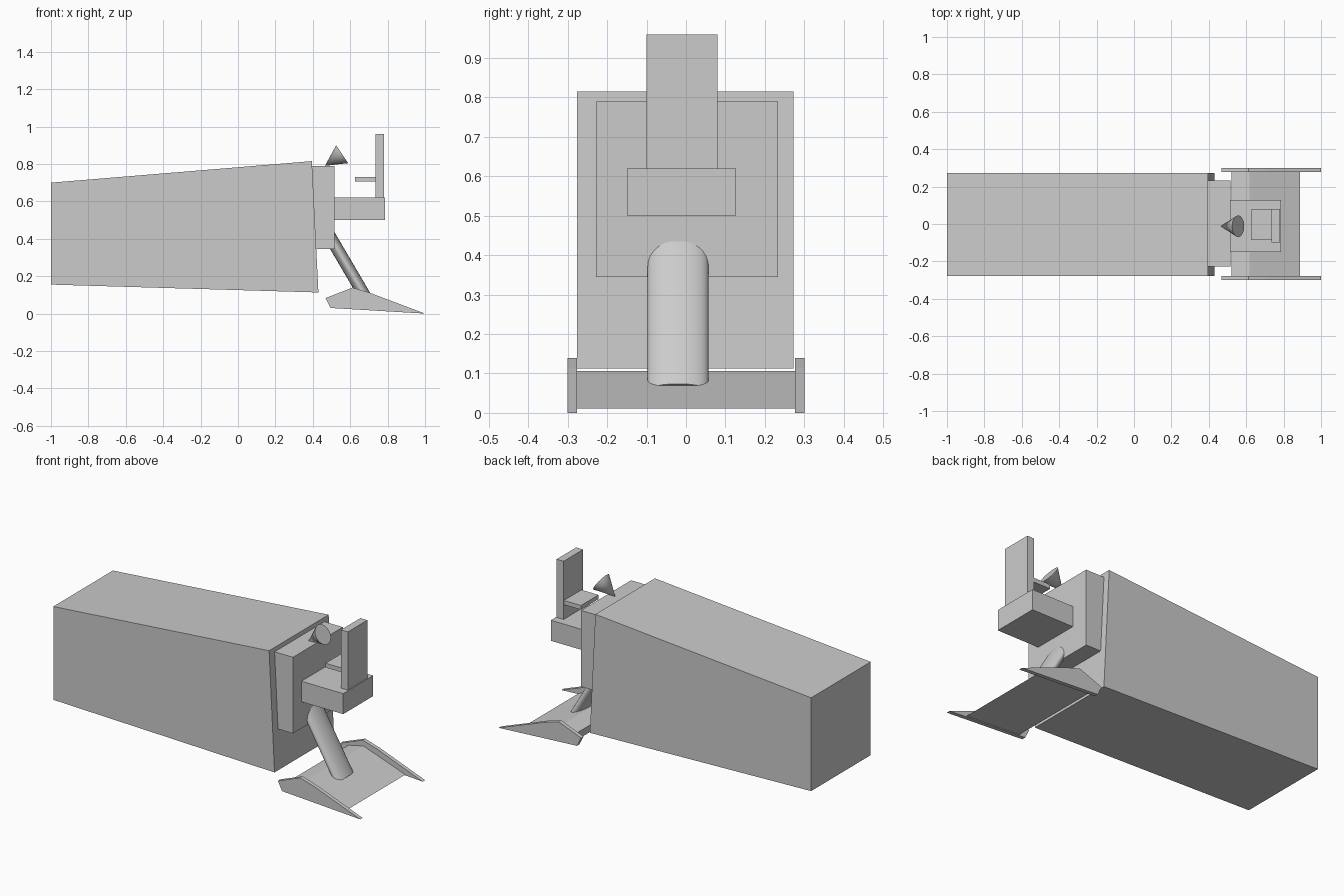
import bpy, bmesh, math
from mathutils import Vector, Matrix

if "Cube" in bpy.data.objects:
    bpy.data.objects.remove(bpy.data.objects["Cube"])


def finish(name, bm):
    bmesh.ops.recalc_face_normals(bm, faces=bm.faces)
    me = bpy.data.meshes.new(name)
    bm.to_mesh(me)
    bm.free()
    ob = bpy.data.objects.new(name, me)
    bpy.context.collection.objects.link(ob)
    return ob


def prism(name, profile, y0, y1):
    """Extrude an xz outline along y."""
    bm = bmesh.new()
    face = bm.faces.new([bm.verts.new((x, y0, z)) for x, z in profile])
    ext = bmesh.ops.extrude_face_region(bm, geom=[face])
    moved = [v for v in ext["geom"] if isinstance(v, bmesh.types.BMVert)]
    bmesh.ops.translate(bm, verts=moved, vec=(0, y1 - y0, 0))
    return finish(name, bm)


def box(name, x0, x1, y0, y1, z0, z1):
    return prism(name, [(x0, z0), (x1, z0), (x1, z1), (x0, z1)], y0, y1)


def cone_between(name, a, b, r1, r2, thin=1.0):
    """Round part from a to b in the xz plane; thin flattens it across y."""
    a, b = Vector(a), Vector(b)
    d = (b - a).normalized()
    side = Vector((0, 1, 0))
    rot = Matrix((side.cross(d), side, d)).transposed().to_4x4()
    bm = bmesh.new()
    bmesh.ops.create_cone(
        bm, cap_ends=True, segments=32, radius1=r1, radius2=r2, depth=(b - a).length,
        matrix=Matrix.Translation((a + b) / 2) @ rot @ Matrix.Diagonal((thin, 1, 1, 1)))
    for f in bm.faces:
        f.smooth = len(f.verts) <= 4
    for e in bm.edges:
        e.smooth = all(f.smooth for f in e.link_faces)
    return finish(name, bm)


# Tapered main body and rear mounting block
prism("main_body", [(-1, 0.155), (0.43, 0.113), (0.395, 0.815), (-1, 0.70)], -0.277, 0.273)
prism("mounting_block", [(0.40, 0.345), (0.515, 0.345), (0.515, 0.79), (0.385, 0.79)],
      -0.228, 0.233)

# Platform with seat
box("seat_platform", 0.51, 0.785, -0.15, 0.127, 0.50, 0.62)
box("seat_back", 0.735, 0.78, -0.10, 0.08, 0.615, 0.96)
box("seat_cushion", 0.625, 0.74, -0.085, 0.077, 0.705, 0.73)

# Steering cone, wide end facing the seat
cone_between("steering_cone", (0.465, -0.012, 0.79), (0.557, -0.012, 0.852), 0.0, 0.0575)

# Flattened support arm down to the scoop
cone_between("support_arm", (0.488, -0.02, 0.418), (0.70, -0.02, 0.057), 0.077, 0.077, 0.43)

# Scoop wedge between two side plates
prism("scoop_plate", [(0.52, 0.085), (0.617, 0.106), (0.888, 0.011), (0.535, 0.032)],
      -0.28, 0.28)
side = [(0.468, 0.083), (0.612, 0.139), (0.703, 0.112), (1.0, 0.0), (0.495, 0.03)]
for label, y0, y1 in (("front", -0.30, -0.277), ("back", 0.277, 0.30)):
    prism("scoop_side_" + label, side, y0, y1)
